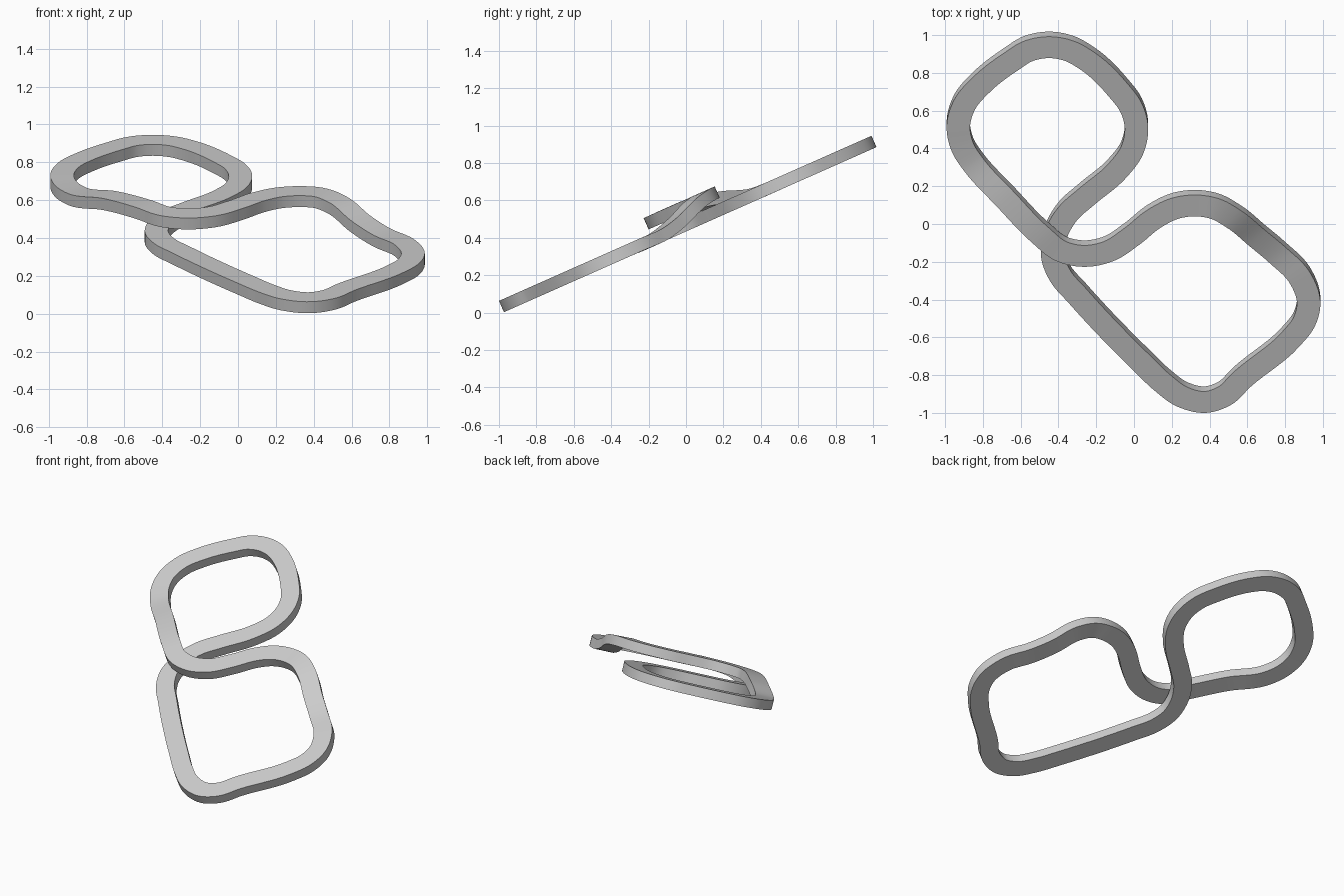
import bpy, bmesh, math
from mathutils import Vector

if "Cube" in bpy.data.objects:
    bpy.data.objects.remove(bpy.data.objects["Cube"])

TILT = math.atan(0.443)      # the whole band leans up towards the back
WIDTH, THICK = 0.124, 0.066
STEPS = 7                    # segments between neighbouring path points

# Closed centre line of the top face: x, y, lift above the leaning plane
PATH = [
    (-0.43, -0.17, 0), (-0.415, -0.06, 0), (-0.35, 0.055, 0), (-0.25, 0.145, 0),
    (-0.09, 0.28, 0), (-0.01, 0.39, 0), (0.013, 0.51, 0), (-0.015, 0.615, 0),
    (-0.085, 0.71, 0), (-0.25, 0.865, 0), (-0.34, 0.915, 0), (-0.45, 0.935, 0),
    (-0.56, 0.915, 0), (-0.65, 0.86, 0), (-0.805, 0.74, 0), (-0.895, 0.635, 0),
    (-0.93, 0.515, 0), (-0.905, 0.40, 0), (-0.85, 0.315, 0.005),
    (-0.68, 0.13, 0.065), (-0.495, -0.06, 0.1), (-0.385, -0.145, 0.1),
    (-0.265, -0.17, 0.1), (-0.135, -0.145, 0.1), (-0.01, -0.065, 0.1),
    (0.11, 0.03, 0.1), (0.22, 0.083, 0.1), (0.33, 0.097, 0.1),
    (0.43, 0.08, 0.1), (0.53, 0.025, 0.085), (0.65, -0.073, 0.03),
    (0.76, -0.165, 0), (0.875, -0.28, 0), (0.925, -0.425, 0),
    (0.90, -0.52, 0), (0.83, -0.61, 0), (0.57, -0.825, 0), (0.48, -0.91, 0),
    (0.38, -0.943, 0), (0.255, -0.915, 0), (0.15, -0.84, 0),
    (0.045, -0.74, 0), (-0.3, -0.38, 0), (-0.39, -0.275, 0),
]


def smooth_loop(points, steps):
    """Closed Hermite curve with tangents weighted by chord length."""
    n = len(points)
    chord = [(points[(i + 1) % n] - points[i]).length for i in range(n)]
    slope = []
    for i in range(n):
        a, b = chord[i - 1], chord[i]
        d0 = (points[i] - points[i - 1]) / a
        d1 = (points[(i + 1) % n] - points[i]) / b
        slope.append((d0 * b + d1 * a) / (a + b))
    out = []
    for i in range(n):
        j = (i + 1) % n
        for k in range(steps):
            t = k / steps
            out.append(points[i] * (2 * t**3 - 3 * t**2 + 1)
                       + slope[i] * chord[i] * (t**3 - 2 * t**2 + t)
                       + points[j] * (3 * t**2 - 2 * t**3)
                       + slope[j] * chord[i] * (t**3 - t**2))
    return out


# Lift the path onto the leaning plane
normal = Vector((0, -math.sin(TILT), math.cos(TILT)))
curve = smooth_loop([Vector((x, y, 0.506 + math.tan(TILT) * y + h)) for x, y, h in PATH], STEPS)

# Sweep the rectangular section round the loop
bm = bmesh.new()
rings = []
for i, p in enumerate(curve):
    tangent = (curve[(i + 1) % len(curve)] - curve[i - 1]).normalized()
    side = normal.cross(tangent).normalized()
    up = tangent.cross(side)
    rings.append([bm.verts.new(p + side * (s * WIDTH / 2) - up * d)
                  for s, d in ((-1, 0), (1, 0), (1, THICK), (-1, THICK))])
for i, ring in enumerate(rings):
    nxt = rings[(i + 1) % len(rings)]
    for k in range(4):
        m = (k + 1) % 4
        bm.faces.new((ring[k], ring[m], nxt[m], nxt[k]))
bmesh.ops.recalc_face_normals(bm, faces=bm.faces)

mesh = bpy.data.meshes.new("looped_band")
bm.to_mesh(mesh)
bm.free()
band = bpy.data.objects.new("looped_band", mesh)
bpy.context.collection.objects.link(band)

grey = bpy.data.materials.new("light grey")
grey.diffuse_color = (0.6, 0.6, 0.6, 1)
grey.use_nodes = True
grey.node_tree.nodes["Principled BSDF"].inputs["Base Color"].default_value = grey.diffuse_color
mesh.materials.append(grey)

bpy.context.view_layer.objects.active = band
band.select_set(True)
bpy.ops.object.shade_smooth_by_angle(angle=math.radians(35))
